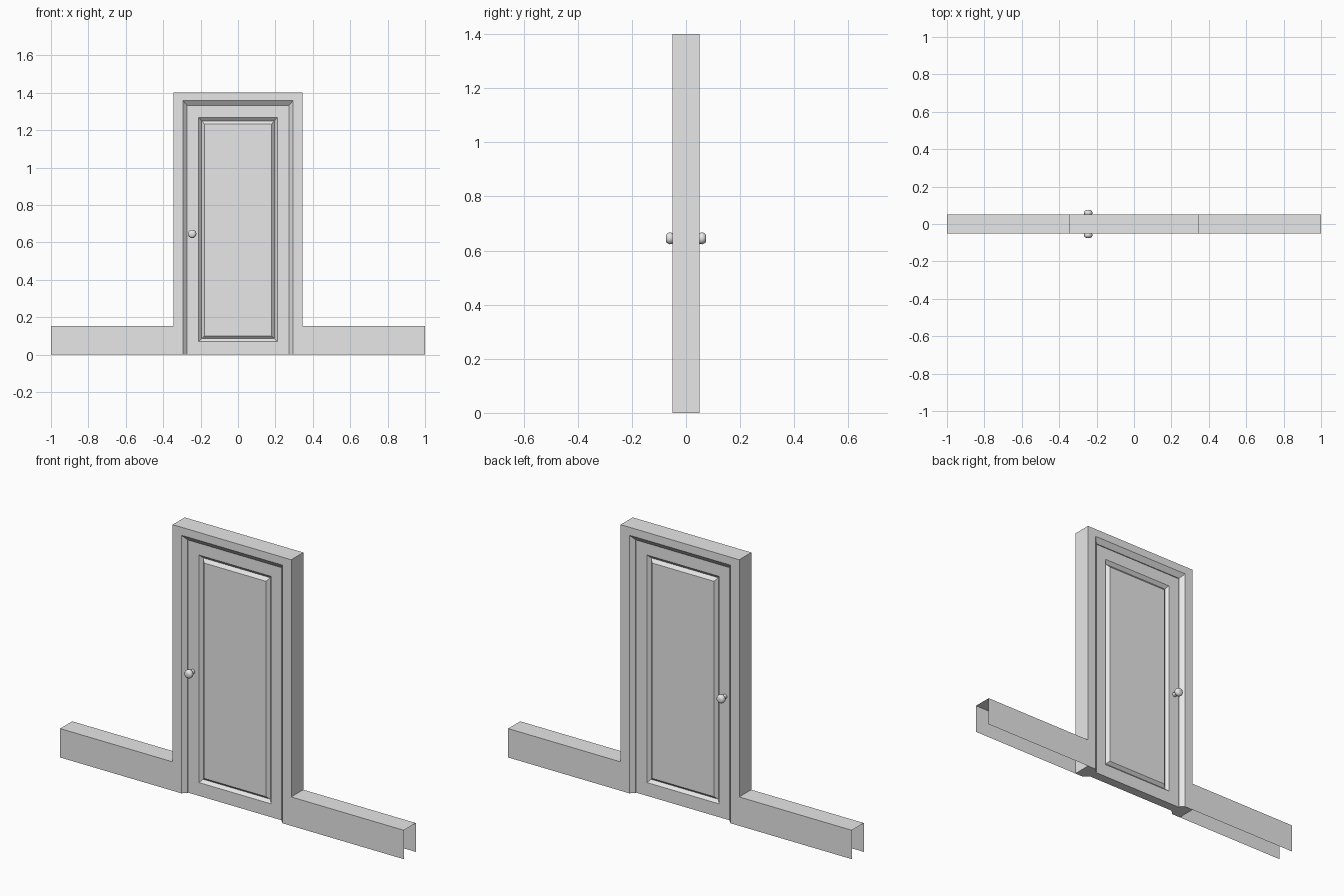
import bpy, bmesh, math
from mathutils import Matrix

cube = bpy.data.objects.get("Cube")
if cube:
    bpy.data.objects.remove(cube, do_unlink=True)

grey = bpy.data.materials.new("light_grey")
grey.use_nodes = True
grey.diffuse_color = (0.8, 0.8, 0.8, 1)
grey.node_tree.nodes["Principled BSDF"].inputs["Base Color"].default_value = (0.8, 0.8, 0.8, 1)


def finish(name, bm, recalc=True):
    if recalc:
        bmesh.ops.recalc_face_normals(bm, faces=bm.faces)
    mesh = bpy.data.meshes.new(name)
    bm.to_mesh(mesh)
    bm.free()
    mesh.materials.append(grey)
    obj = bpy.data.objects.new(name, mesh)
    bpy.context.scene.collection.objects.link(obj)
    return obj


def bridge(bm, a, b, closed=True):
    n = len(a)
    for i in range(n if closed else n - 1):
        j = (i + 1) % n
        bm.faces.new((a[i], a[j], b[j], b[i]))


HALF = 0.05          # half depth of wall and frame
DOOR = 0.025         # half depth of the door leaf
FRAME_W, FRAME_H = 0.345, 1.4
OPEN_W, OPEN_H = 0.273, 1.332

# Door frame: a chamfered section swept up, across and down
section = [(FRAME_W, FRAME_H, -HALF), (0.295, 1.358, -HALF), (OPEN_W, OPEN_H, -0.03)]
section += [(w, h, -y) for w, h, y in reversed(section)]
bm = bmesh.new()
stations = [[bm.verts.new((sx * w, y, h * up)) for w, h, y in section]
            for sx, up in ((-1, 0), (-1, 1), (1, 1), (1, 0))]
for a, b in zip(stations, stations[1:]):
    bridge(bm, a, b)
bm.faces.new(stations[0])
bm.faces.new(stations[-1])
finish("door_frame", bm)

# Door leaf: nested rectangles give a raised panel in a V groove on both faces
rings = [(OPEN_W, 0, OPEN_H, DOOR), (0.21, 0.07, 1.267, DOOR),
         (0.195, 0.085, 1.25, DOOR - 0.015), (0.18, 0.1, 1.233, DOOR)]
bm = bmesh.new()
outer = []
for side in (-1, 1):
    loops = [[bm.verts.new((x, side * y, z)) for x, z in
              ((-w, low), (w, low), (w, high), (-w, high))]
             for w, low, high, y in rings]
    for a, b in zip(loops, loops[1:]):
        bridge(bm, a, b)
    bm.faces.new(loops[-1])
    outer.append(loops[0])
bridge(bm, *outer)
finish("door_leaf", bm)

# Low walls: open-ended shells with front, top and back only
for name, side in (("left_low_wall", 1), ("right_low_wall", -1)):
    bm = bmesh.new()
    ends = [[bm.verts.new((side * x, y, z)) for y, z in
             ((-HALF, 0), (-HALF, 0.152), (HALF, 0.152), (HALF, 0))]
            for x in (FRAME_W, 1)]
    bridge(bm, *ends, closed=False)
    bm.normal_update()
    top = max(bm.faces, key=lambda f: f.calc_center_median().z)
    if top.normal.z < 0:
        bmesh.ops.reverse_faces(bm, faces=bm.faces)
    finish(name, bm, recalc=False)

# Door knobs: a turned profile of radius and distance from the door centre
profile = [(0.012, DOOR - 0.005), (0.012, 0.043), (0.021, 0.05),
           (0.023, 0.062), (0.018, 0.071), (0.011, 0.074)]
SIDES = 10
for name, side in (("front_knob", -1), ("back_knob", 1)):
    bm = bmesh.new()
    loops = [[bm.verts.new((r * math.cos(i * math.tau / SIDES), side * y,
                            r * math.sin(i * math.tau / SIDES)))
              for i in range(SIDES)] for r, y in profile]
    for a, b in zip(loops, loops[1:]):
        bridge(bm, a, b)
    bm.faces.new(loops[0])
    bm.faces.new(loops[-1])
    bmesh.ops.transform(bm, matrix=Matrix.Translation((-0.245, 0, 0.645)), verts=bm.verts)
    knob = finish(name, bm)
    bpy.ops.object.select_all(action="DESELECT")
    knob.select_set(True)
    bpy.context.view_layer.objects.active = knob
    bpy.ops.object.shade_smooth_by_angle(angle=math.radians(50))
